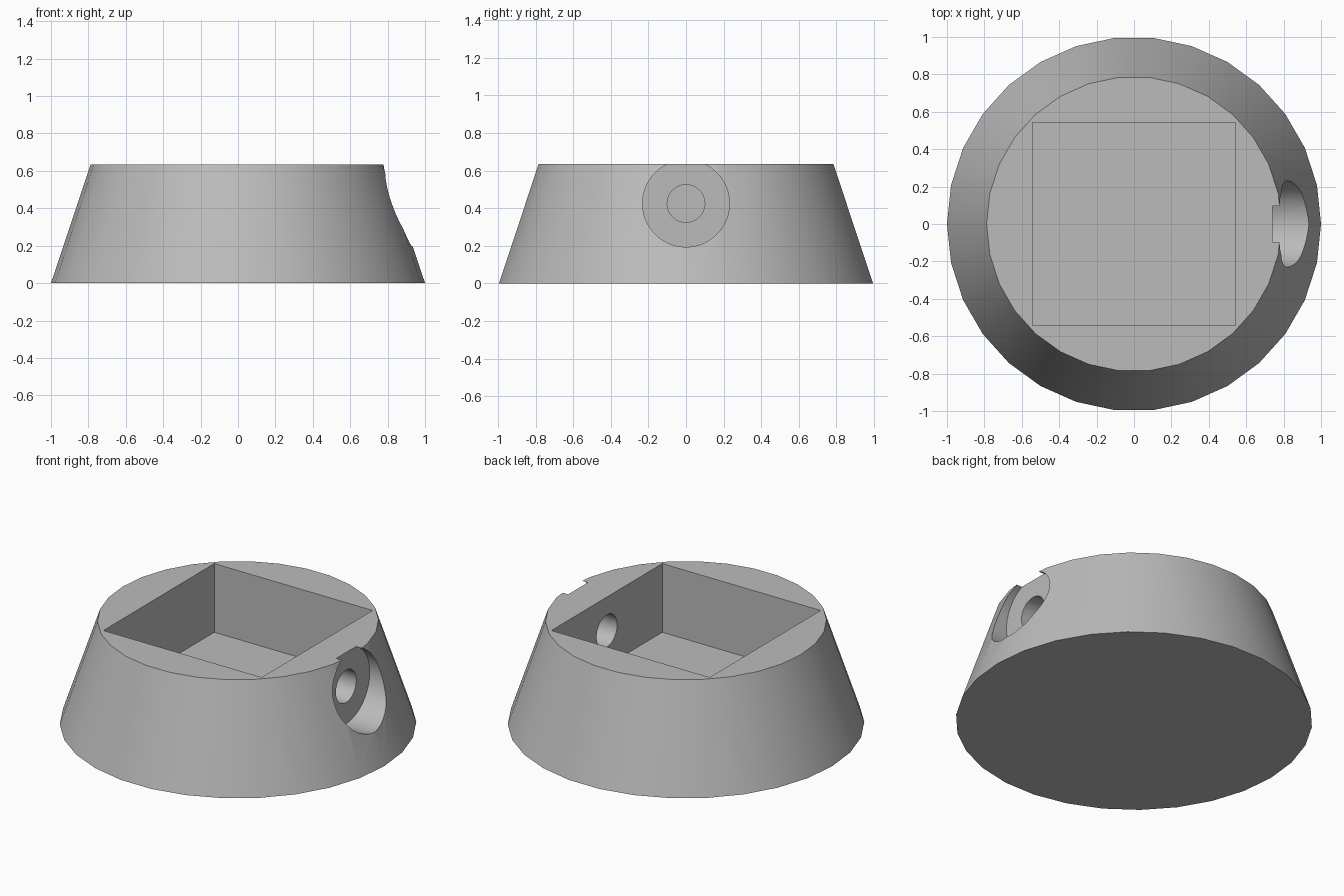
import bpy
import math

cube = bpy.data.objects.get("Cube")
if cube:
    bpy.data.objects.remove(cube, do_unlink=True)

HEIGHT = 0.635
POCKET_FLOOR = 0.21
HOLE_Z = 0.425

grey = bpy.data.materials.new("plain_grey")
grey.use_nodes = True
colour = (0.5, 0.5, 0.5, 1)
grey.diffuse_color = colour
grey.node_tree.nodes["Principled BSDF"].inputs["Base Color"].default_value = colour


def named(name):
    obj = bpy.context.object
    obj.name = name
    obj.data.materials.append(grey)
    return obj


def side_cylinder(name, radius, start, end):
    """Cylinder along x, centred on the side hole."""
    bpy.ops.mesh.primitive_cylinder_add(
        vertices=64, radius=radius, depth=end - start,
        location=((start + end) / 2, 0, HOLE_Z), rotation=(0, math.pi / 2, 0))
    return named(name)


def cut(target, cutter):
    """Subtract the cutter from the target and discard it."""
    cutter.hide_render = True
    mod = target.modifiers.new(cutter.name, "BOOLEAN")
    mod.operation = "DIFFERENCE"
    mod.solver = "EXACT"
    mod.object = cutter
    bpy.context.view_layer.objects.active = target
    bpy.ops.object.modifier_apply(modifier=mod.name)
    bpy.data.objects.remove(cutter, do_unlink=True)


# Tapered round body, with a corner of the polygon on the +x axis
bpy.ops.mesh.primitive_cone_add(
    vertices=30, radius1=1, radius2=0.788, depth=HEIGHT,
    location=(0, 0, HEIGHT / 2), rotation=(0, 0, math.pi / 2))
body = named("tapered_base")

# Square pocket, open at the top
bpy.ops.mesh.primitive_cube_add(size=1, location=(0, 0, POCKET_FLOOR + 0.5))
pocket = named("pocket_cutter")
pocket.scale = (1.084, 1.084, 1)
cut(body, pocket)

# Side hole into the pocket, with a wide counterbore outside
cut(body, side_cylinder("counterbore_cutter", 0.231, 0.74, 1.2))
cut(body, side_cylinder("hole_cutter", 0.1, 0.4, 1.1))

# Smooth round walls, sharp rims
bpy.ops.object.select_all(action="DESELECT")
body.select_set(True)
bpy.context.view_layer.objects.active = body
bpy.ops.object.shade_smooth_by_angle(angle=math.radians(30))
